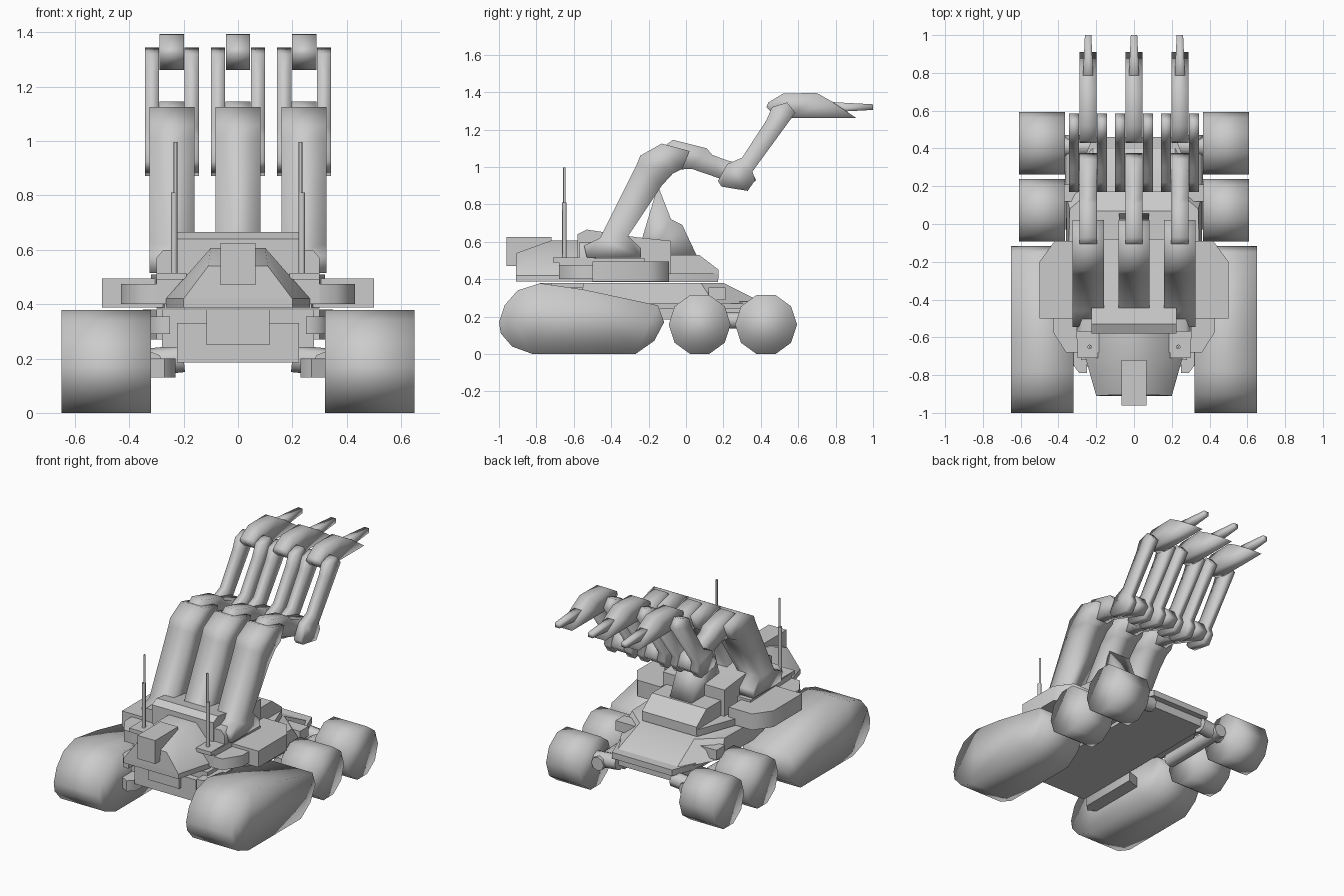
import bpy, bmesh, math
from mathutils import Vector

cube = bpy.data.objects.get("Cube")
if cube:
    bpy.data.objects.remove(cube, do_unlink=True)

grey = bpy.data.materials.new("plain_grey")
grey.use_nodes = True
grey.diffuse_color = (0.6, 0.6, 0.6, 1)
grey.node_tree.nodes["Principled BSDF"].inputs["Base Color"].default_value = (0.6, 0.6, 0.6, 1)


def prism(name, low, high, smooth=110):
    """Solid between two matching rings of points."""
    bm = bmesh.new()
    a = [bm.verts.new(p) for p in low]
    b = [bm.verts.new(p) for p in high]
    bm.faces.new(a)
    bm.faces.new(b)
    n = len(a)
    for i in range(n):
        j = (i + 1) % n
        bm.faces.new((a[i], a[j], b[j], b[i]))
    bmesh.ops.recalc_face_normals(bm, faces=bm.faces)
    bmesh.ops.triangulate(bm, faces=[f for f in bm.faces if len(f.verts) > 4])
    mesh = bpy.data.meshes.new(name)
    bm.to_mesh(mesh)
    bm.free()
    obj = bpy.data.objects.new(name, mesh)
    bpy.context.collection.objects.link(obj)
    mesh.materials.append(grey)
    bpy.ops.object.select_all(action="DESELECT")
    obj.select_set(True)
    bpy.context.view_layer.objects.active = obj
    bpy.ops.object.shade_smooth_by_angle(angle=math.radians(smooth))
    return obj


def side(name, pts, x0, x1, **kw):
    """Side profile (y, z) extruded across x."""
    return prism(name, [(x0, y, z) for y, z in pts], [(x1, y, z) for y, z in pts], **kw)


def mirror(pts, z):
    """Half plan outline (x, y) completed across x at height z."""
    return [(x, y, z) for x, y in pts] + [(-x, y, z) for x, y in reversed(pts)]


def plan(name, pts, z0, z1):
    return prism(name, mirror(pts, z0), mirror(pts, z1), smooth=35)


def slab(name, s, pts, z0, z1):
    """One-sided plan outline, flipped by the sign s."""
    return prism(name, [(s * x, y, z0) for x, y in pts], [(s * x, y, z1) for x, y in pts], smooth=60)


def box(name, x0, x1, y0, y1, z0, z1):
    return side(name, [(y0, z0), (y1, z0), (y1, z1), (y0, z1)], x0, x1, smooth=35)


def rod(name, start, end, r, n=8):
    a, b = Vector(start), Vector(end)
    u = (b - a).orthogonal().normalized()
    v = (b - a).normalized().cross(u)
    ring = [r * (u * math.cos(t) + v * math.sin(t)) for t in (2 * math.pi * i / n for i in range(n))]
    return prism(name, [a + p for p in ring], [b + p for p in ring], smooth=60)


# Hull
plan("lower_hull", [(0.225, -0.76), (0.225, 0.42)], 0.185, 0.33 - 0.06)
box("lower_nose", -0.225, 0.225, -0.76, -0.6, 0.185, 0.33)
plan("hull_skirt", [(0.28, -0.72), (0.28, 0.3), (0.22, 0.46)], 0.24, 0.28)
plan("hull_front", [(0.28, -0.72), (0.28, -0.2)], 0.25, 0.38)
box("nose_plate", -0.115, 0.115, -0.78, -0.7, 0.25, 0.38)
prism("hull_deck", mirror([(0.3, -0.55), (0.36, -0.3), (0.36, 0.15), (0.22, 0.42)], 0.27),
      mirror([(0.3, -0.55), (0.35, -0.3), (0.34, 0.08), (0.2, 0.2)], 0.38), smooth=35)

# Turret body
plan("turret_base", [(0.27, -0.6), (0.3, -0.1), (0.2, 0.17)], 0.385, 0.43)
plan("turret_shelf", [(0.3, -0.68), (0.32, -0.22)], 0.4, 0.51)
side("turret_core", [(-0.58, 0.4), (-0.58, 0.64), (-0.53, 0.665), (-0.27, 0.625), (-0.08, 0.605),
                     (-0.08, 0.4)], -0.225, 0.225, smooth=35)
side("turret_rear", [(-0.2, 0.39), (-0.2, 0.53), (0.07, 0.53), (0.175, 0.45),
                     (0.175, 0.4)], -0.2, 0.2, smooth=35)
side("rear_strut", [(-0.24, 0.6), (-0.15, 0.9), (-0.08, 0.72), (-0.02, 0.69),
                    (0.06, 0.52), (-0.2, 0.5)], -0.08, 0.08)

# Sloped head with short barrel
outline = [(0.2, -0.91), (0.265, -0.68), (0.265, -0.55)]
plan("head_chin", outline, 0.387, 0.42)
head = prism("head", mirror(outline, 0.42),
             mirror([(0.11, -0.905), (0.1, -0.72), (0.1, -0.55)], 0.607), smooth=70)
for v in head.data.vertices:
    if v.co.z > 0.5 and v.co.y < -0.9:
        v.co.z = 0.54
box("barrel", -0.065, 0.065, -0.96, -0.72, 0.47, 0.625)

track = [(-1, 0.17), (-0.97, 0.26), (-0.9, 0.34), (-0.78, 0.378), (-0.55, 0.345), (-0.15, 0.26),
         (-0.117, 0.17), (-0.17, 0.07), (-0.27, 0), (-0.82, 0), (-0.93, 0.04), (-0.99, 0.11)]
for s, tag in ((1, "left"), (-1, "right")):
    # Running gear
    side(tag + "_track", track, s * 0.32, s * 0.65)
    for y, pos in ((0.073, "mid"), (0.428, "rear")):
        wheel = [(y + 0.1655 * math.cos(math.pi * k / 5), 0.1575 + 0.1655 * math.sin(math.pi * k / 5))
                 for k in range(10)]
        side(f"{tag}_{pos}_wheel", wheel, s * 0.365, s * 0.61)
    rod(tag + "_rear_axle", (s * 0.2, 0.41, 0.2), (s * 0.4, 0.41, 0.18), 0.05)
    rod(tag + "_wheel_beam", (s * 0.32, -0.03, 0.18), (s * 0.32, 0.47, 0.18), 0.045)
    box(tag + "_side_stub", s * 0.2, s * 0.37, 0.12, 0.21, 0.29, 0.355)
    slab(tag + "_upper_stub", s, [(0.25, -0.79), (0.29, -0.79), (0.34, -0.72), (0.34, -0.55), (0.25, -0.55)],
         0.29, 0.355)
    slab(tag + "_track_beam", s, [(0.23, -0.74), (0.27, -0.78), (0.34, -0.74), (0.34, -0.36), (0.23, -0.32)],
         0.13, 0.2)

    # Sponsons
    slab(tag + "_sponson", s, [(0.25, -0.5), (0.5, -0.5), (0.5, -0.2), (0.42, -0.09), (0.25, -0.09)],
         0.388, 0.495)
    slab(tag + "_cheek", s, [(0.25, -0.68), (0.36, -0.68), (0.43, -0.57), (0.43, -0.48), (0.25, -0.48)],
         0.4, 0.475)

    # Antennas
    box(tag + "_antenna_base", s * 0.19, s * 0.3, -0.71, -0.57, 0.49, 0.515)
    block = [(0.2, 0.5), (0.3, 0.5), (0.3, 0.57), (0.275, 0.6), (0.2, 0.6)]
    prism(tag + "_shoulder_block", [(s * x, -0.57, z) for x, z in block],
          [(s * x, -0.48, z) for x, z in block], smooth=60)
    rod(tag + "_antenna_sleeve", (s * 0.235, -0.65, 0.5), (s * 0.235, -0.65, 0.81), 0.012)
    rod(tag + "_antenna", (s * 0.23, -0.65, 0.8), (s * 0.23, -0.65, 0.997), 0.007)

# Three jointed arms
lower_arm = [(-0.53, 0.515), (-0.545, 0.58), (-0.46, 0.62), (-0.265, 1.01), (-0.245, 1.06), (-0.13, 1.125),
             (0.02, 1.085), (-0.02, 0.99), (-0.07, 0.965), (-0.13, 0.9), (-0.31, 0.63), (-0.24, 0.565),
             (-0.24, 0.515)]
elbow = [(-0.13, 1.1), (-0.07, 1.145), (0.11, 1.1), (0.14, 1.065), (0.22, 1.035), (0.34, 1.0), (0.375, 0.93),
         (0.33, 0.89), (0.19, 0.935), (0.03, 0.99), (-0.06, 0.985)]
fork = [(0.17, 0.925), (0.19, 0.895), (0.33, 0.872), (0.37, 0.93), (0.355, 0.975), (0.585, 1.29),
        (0.54, 1.345), (0.46, 1.32), (0.43, 1.25), (0.3, 1.05), (0.22, 1.015)]
tip = [(0.43, 1.32), (0.44, 1.345), (0.52, 1.393), (0.7, 1.395), (0.78, 1.35), (0.91, 1.262),
       (0.55, 1.262), (0.47, 1.28)]
for x, tag in ((0.243, "left"), (0, "middle"), (-0.243, "right")):
    side(tag + "_lower_arm", lower_arm, x - 0.083, x + 0.083)
    side(tag + "_elbow", elbow, x - 0.046, x + 0.046)
    for s, part in ((1, "left"), (-1, "right")):
        side(f"{tag}_{part}_fork", fork, x + s * 0.047, x + s * 0.1)
    side(tag + "_fingertip", tip, x - 0.045, x + 0.045)
    prism(tag + "_nozzle", [(x + a, 0.72, z) for a, z in ((-0.03, 1.29), (0.03, 1.29), (0.03, 1.35), (-0.03, 1.35))],
          [(x + a, 1.0, z) for a, z in ((-0.017, 1.305), (0.017, 1.305), (0.017, 1.335), (-0.017, 1.335))])
